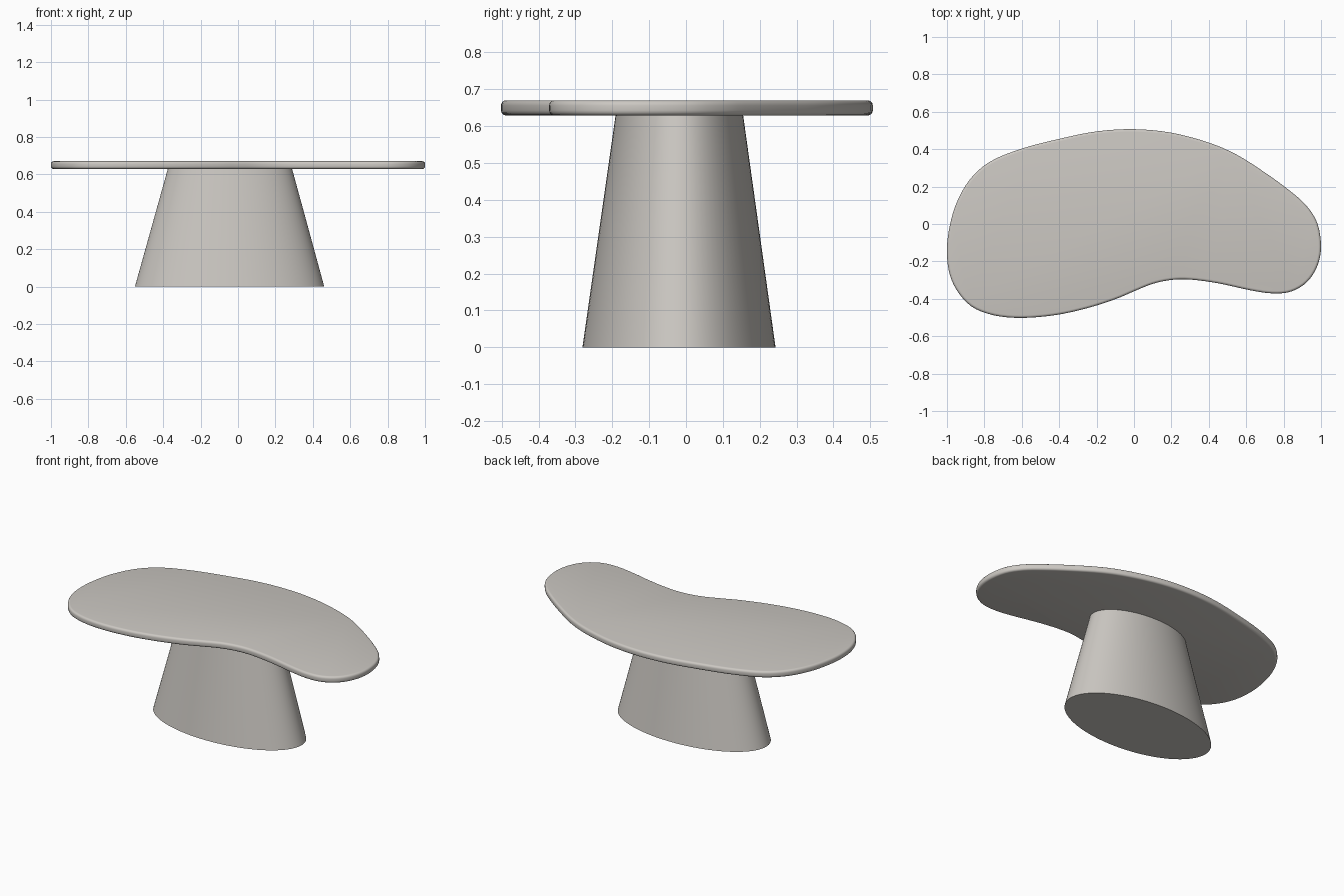
import bpy, bmesh, math
from mathutils import Vector

if "Cube" in bpy.data.objects:
    bpy.data.objects.remove(bpy.data.objects["Cube"])

mat = bpy.data.materials.new("warm grey")
mat.diffuse_color = (0.60, 0.575, 0.54, 1)
mat.use_nodes = True
mat.node_tree.nodes["Principled BSDF"].inputs["Base Color"].default_value = mat.diffuse_color


def loft(name, rings, angle):
    """Skin a stack of equal-length closed rings and cap both ends."""
    bm = bmesh.new()
    loops = [[bm.verts.new(p) for p in ring] for ring in rings]
    n = len(loops[0])
    for a, b in zip(loops, loops[1:]):
        for i in range(n):
            j = (i + 1) % n
            bm.faces.new((a[i], a[j], b[j], b[i]))
    bm.faces.new(loops[0][::-1])
    bm.faces.new(loops[-1])
    bmesh.ops.recalc_face_normals(bm, faces=bm.faces)
    me = bpy.data.meshes.new(name)
    bm.to_mesh(me)
    bm.free()
    me.materials.append(mat)
    ob = bpy.data.objects.new(name, me)
    bpy.context.collection.objects.link(ob)
    bpy.ops.object.select_all(action='DESELECT')
    ob.select_set(True)
    bpy.context.view_layer.objects.active = ob
    bpy.ops.object.shade_smooth_by_angle(angle=math.radians(angle))
    return ob


def smooth_closed(pts, steps):
    """Closed Catmull-Rom curve through the points."""
    p = [Vector(q) for q in pts]
    n = len(p)
    out = []
    for i in range(n):
        a, b, c, d = (p[(i + k) % n] for k in (-1, 0, 1, 2))
        for s in range(steps):
            t = s / steps
            out.append(0.5 * (2 * b + (c - a) * t + (2 * a - 5 * b + 4 * c - d) * t * t
                              + (3 * b - a - 3 * c + d) * t ** 3))
    return out


# Kidney-shaped top, outline counter-clockwise
outline = smooth_closed([
    (0, 0.507), (-0.2, 0.495), (-0.4, 0.455), (-0.6, 0.403), (-0.77, 0.333),
    (-0.88, 0.235), (-0.95, 0.11), (-0.985, -0.01), (-1, -0.13), (-0.99, -0.25),
    (-0.95, -0.35), (-0.87, -0.44), (-0.75, -0.488), (-0.6, -0.502),
    (-0.42, -0.487), (-0.25, -0.45), (-0.1, -0.402), (0, -0.36), (0.1, -0.32),
    (0.2, -0.299), (0.3, -0.297), (0.45, -0.317), (0.62, -0.354), (0.74, -0.371),
    (0.84, -0.361), (0.925, -0.31), (0.98, -0.225), (1, -0.12), (0.98, 0.005),
    (0.92, 0.1), (0.83, 0.18), (0.7, 0.275), (0.55, 0.37), (0.4, 0.435),
    (0.2, 0.488)], 4)


def inset_ring(pts, d, z):
    n = len(pts)
    ring = []
    for i, p in enumerate(pts):
        t = (pts[(i + 1) % n] - pts[i - 1]).normalized()
        ring.append((p.x - t.y * d, p.y + t.x * d, z))
    return ring


# Rounded rim: quarter arcs at the lower and upper edge
r, z0, z1 = 0.014, 0.629, 0.67
arc = [math.radians(a) for a in (0, 22.5, 45, 67.5, 90)]
profile = [(r - r * math.sin(a), z0 + r - r * math.cos(a)) for a in arc]
profile += [(r - r * math.cos(a), z1 - r + r * math.sin(a)) for a in arc]
loft("table_top", [inset_ring(outline, d, z) for d, z in profile], 40)


# Tapered oval pedestal
def oval(cx, cy, rx, ry, z, n=96):
    return [(cx + rx * math.cos(2 * math.pi * i / n),
             cy + ry * math.sin(2 * math.pi * i / n), z) for i in range(n)]


loft("pedestal", [oval(-0.045, -0.019, 0.506, 0.262, 0),
                  oval(-0.043, -0.018, 0.332, 0.173, 0.63)], 40)
